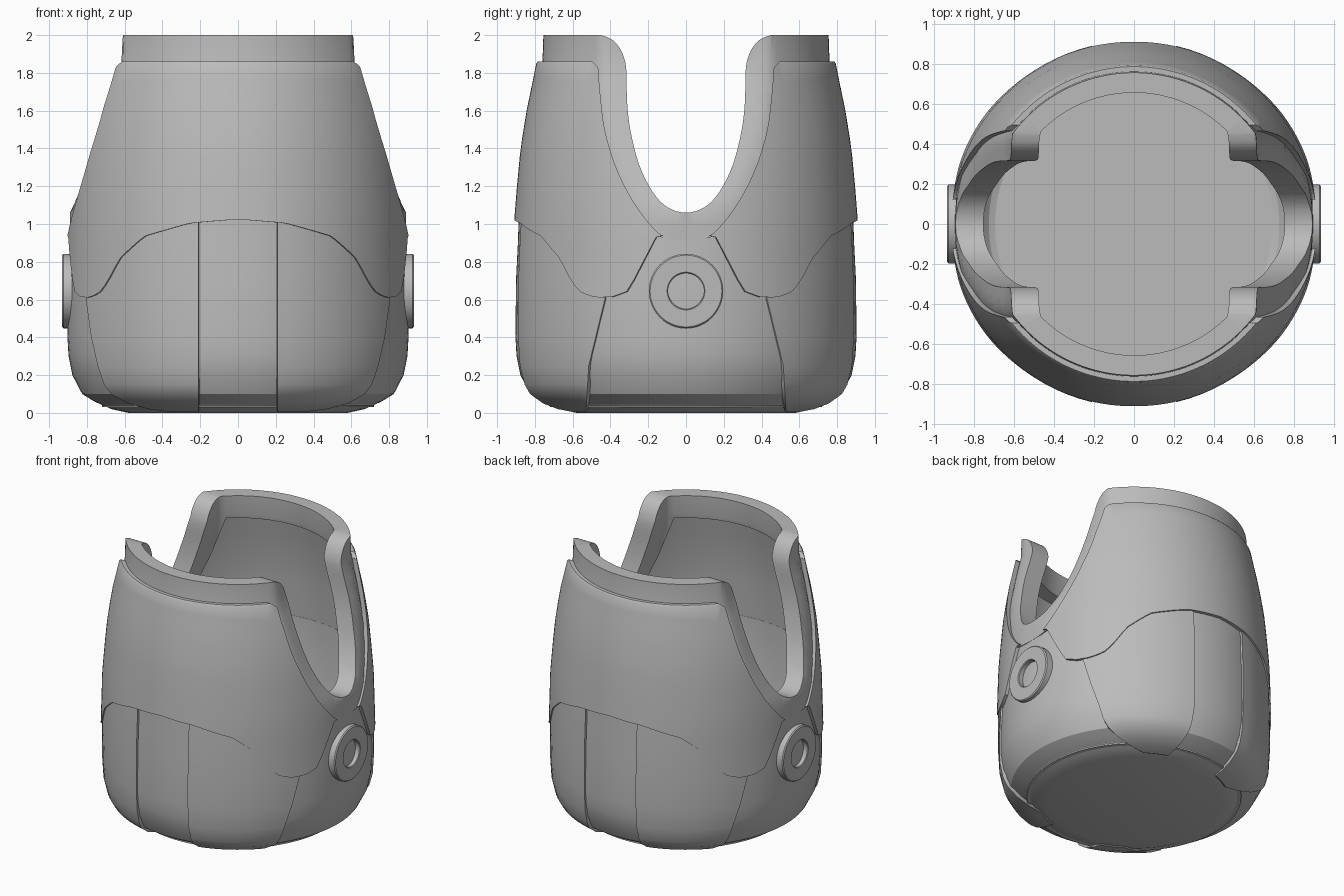
import bpy, bmesh
from math import sin, cos, asin, acos, atan2, degrees, tau, pi
from mathutils import Vector

if "Cube" in bpy.data.objects:
    bpy.data.objects.remove(bpy.data.objects["Cube"], do_unlink=True)

grey = bpy.data.materials.new("plain grey")
grey.use_nodes = True
grey.diffuse_color = (0.5, 0.5, 0.5, 1)
grey.node_tree.nodes["Principled BSDF"].inputs["Base Color"].default_value = (0.5, 0.5, 0.5, 1)


def lerp(table, t):
    """Piecewise linear lookup in a sorted table of (key, value)."""
    if t <= table[0][0]:
        return table[0][1]
    for (a, va), (b, vb) in zip(table, table[1:]):
        if t <= b:
            return va + (vb - va) * (t - a) / (b - a)
    return table[-1][1]


def finish(name, bm):
    bmesh.ops.remove_doubles(bm, verts=bm.verts, dist=0.0001)
    bmesh.ops.recalc_face_normals(bm, faces=bm.faces)
    mesh = bpy.data.meshes.new(name)
    bm.to_mesh(mesh)
    bm.free()
    mesh.materials.append(grey)
    obj = bpy.data.objects.new(name, mesh)
    bpy.context.collection.objects.link(obj)
    return obj


def ring(name, columns, section):
    """Closed ring; section(theta) gives a closed loop of (radius, z)."""
    bm = bmesh.new()
    loops = []
    for i in range(columns):
        t = tau * i / columns
        loops.append([bm.verts.new((r * sin(t), r * cos(t), z)) for r, z in section(t)])
    n = len(loops[0])
    for i in range(columns):
        a, b = loops[i], loops[(i + 1) % columns]
        for j in range(n):
            k = (j + 1) % n
            bm.faces.new((a[j], b[j], b[k], a[k]))
    return finish(name, bm)


def prism(name, outline):
    """Outline of (y, z) pushed along x, used as a cutter."""
    bm = bmesh.new()
    face = bm.faces.new([bm.verts.new((-1.3, y, z)) for y, z in outline])
    new = bmesh.ops.extrude_face_region(bm, geom=[face])["geom"]
    bmesh.ops.translate(bm, vec=(2.6, 0, 0), verts=[v for v in new if isinstance(v, bmesh.types.BMVert)])
    obj = finish(name, bm)
    obj.hide_render = True
    return obj


def select(obj):
    bpy.ops.object.select_all(action='DESELECT')
    obj.select_set(True)
    bpy.context.view_layer.objects.active = obj


def cut(obj, cutter):
    mod = obj.modifiers.new("cut", 'BOOLEAN')
    mod.operation, mod.solver, mod.object = 'DIFFERENCE', 'EXACT', cutter
    select(obj)
    bpy.ops.object.modifier_apply(modifier=mod.name)
    bpy.data.objects.remove(cutter, do_unlink=True)


def smooth(obj, angle=0.6):
    select(obj)
    bpy.ops.object.shade_smooth_by_angle(angle=angle)


def rounded_u(half, steps=4):
    """Complete a U from its +y half, listed bottom to top, as a smooth curve."""
    pts = [Vector(p) for p in half[::-1] + [(-y, z) for y, z in half[1:]]]
    curve = []
    for i in range(len(pts) - 1):
        p0, p1, p2, p3 = pts[max(i - 1, 0)], pts[i], pts[i + 1], pts[min(i + 2, len(pts) - 1)]
        for s in range(steps):
            t = s / steps
            curve.append(tuple(p1 + (p2 - p0) * (t / 2) + (2 * p0 - 5 * p1 + 4 * p2 - p3) * (t * t / 2)
                               + (3 * p1 - p0 - 3 * p2 + p3) * (t ** 3 / 2)))
    return curve + [tuple(pts[-1])]


# Side opening (inner U) and the outer edge of its frame
u_inner = [(0, 1.06), (.1, 1.09), (.18, 1.175), (.25, 1.32), (.295, 1.5), (.312, 1.65),
           (.315, 1.8), (.325, 1.87), (.35, 1.93), (.39, 1.975), (.44, 1.997), (.5, 2.01)]
u_outer = [(0, .917), (.1, .93), (.17, .975), (.28, 1.12), (.37, 1.3), (.43, 1.5), (.455, 1.7), (.465, 1.83)]

# Radius by height
armour_r = [(.6, .922), (1.0, .911), (1.2, .895), (1.4, .876), (1.6, .844), (1.86, .79)]
frame_r = [(.88, .9), (1.06, .892), (1.2, .87), (1.4, .848), (1.6, .812), (1.86, .76), (2, .755)]
flat_x = [(1.06, .89), (1.2, .825), (1.4, .757), (1.6, .697), (1.73, .655), (1.86, .617), (2, .61)]

# Body: thin round cup with a flat floor and a chamfered foot
body_out = [(0, 0), (.58, 0), (.67, .02), (.76, .06), (.825, .1), (.877, .2), (.897, .3),
            (.903, .4), (.9, .7), (.89, .9), (.885, 1.05)]
body_in = [(.872, 1.05), (.872, .3), (.8, .12), (.72, .04), (.72, .03), (0, .03)]
body = ring("body", 96, lambda t: body_out + body_in)
smooth(body, 0.45)

# Frame: thick rim and U-shaped edging, flattened towards the sides
frame_z = [.88, 1.0, 1.06, 1.13, 1.2, 1.3, 1.4, 1.5, 1.6, 1.73, 1.86, 2.0]


def frame_section(t):
    side = max(abs(sin(t)), .001)
    outer, inner = [], []
    for z in frame_z:
        r, f = lerp(frame_r, z), lerp(flat_x, z)
        outer.append((min(r, f / side), z))
        inner.append((min(r - .1, (f - .138) / side), z))
    return outer + inner[::-1]


frame = ring("rim_frame", 128, frame_section)
cut(frame, prism("opening_cutter", [(.5, 2.2)] + rounded_u(u_inner) + [(-.5, 2.2)]))
window = [(y + .03 * min(1, y / .1), z) for y, z in u_outer]
cut(frame, prism("window_cutter", [(-1.2, .5), (1.2, .5), (1.2, 1.83)] + rounded_u(window) + [(-1.2, 1.83)]))
smooth(frame)

# Armour: thin upper skirt with a scalloped lower edge, by angle from front or back
hem = [(0, 1.025), (16, 1.005), (33, .935), (43, .82), (49, .69), (53, .635), (59, .61),
       (65, .615), (70.5, .645), (74, .75), (80, .93), (90, .97)]


def armour_section(t):
    low = lerp(hem, degrees(atan2(abs(sin(t)), abs(cos(t)))))
    zs = [low + (1.86 - low) * i / 10 for i in range(11)]
    outer = [(lerp(armour_r, z), z) for z in zs]
    outer[-1:] = [(.793, 1.85), (.785, 1.86)]
    return outer + [(lerp(armour_r, z) - .034, z) for z in zs[::-1]]


armour = ring("upper_armour", 144, armour_section)
cut(armour, prism("armour_cutter", [(.5, 2.2), (.5, 1.865)] + rounded_u(u_outer) + [(-.5, 1.865), (-.5, 2.2)]))
smooth(armour)

# Four lower panels, wrapping under the foot and narrowing to tongues
panel_r = [(.006, .64), (.02, .71), (.05, .785), (.1, .852), (.15, .88), (.25, .904),
           (.4, .913), (.6, .913), (.8, .909), (1.035, .897)]
panel_side = [(0, .53), (.25, .515), (.6, .43), (1.035, .4)]


def panel(name, sx, sy, steps=12):
    bm = bmesh.new()
    layers = []
    for depth in (0, .025):
        rows = []
        for z, r in panel_r:
            a0, a1 = asin(.21 / r), acos(lerp(panel_side, z) / r)
            angles = [a0 + (a1 - a0) * i / steps for i in range(steps + 1)]
            q = r - depth
            lift = depth * .5 if z < .1 else 0
            rows.append([bm.verts.new((sx * q * sin(a), sy * q * cos(a), z + lift)) for a in angles])
        layers.append(rows)
    last = len(panel_r) - 1
    for rows in layers:
        for a, b in zip(rows, rows[1:]):
            for i in range(steps):
                bm.faces.new((a[i], a[i + 1], b[i + 1], b[i]))
    top, under = layers
    for j in range(last):
        for i in (0, steps):
            bm.faces.new((top[j][i], top[j + 1][i], under[j + 1][i], under[j][i]))
    for j in (0, last):
        for i in range(steps):
            bm.faces.new((top[j][i], top[j][i + 1], under[j][i + 1], under[j][i]))
    smooth(finish(name, bm))


for sy, end in ((-1, "front"), (1, "back")):
    for sx, side in ((1, "left"), (-1, "right")):
        panel(f"{end}_{side}_panel", sx, sy)

# Round side bosses with an open centre
for sx, side in ((1, "left"), (-1, "right")):
    boss = ring(f"{side}_boss", 48, lambda t: [(.197, .84), (.197, .925), (.19, .932),
                                              (.1, .932), (.095, .927), (.095, .84)])
    boss.rotation_euler = (0, sx * pi / 2, 0)
    boss.location.z = .645
    smooth(boss)
